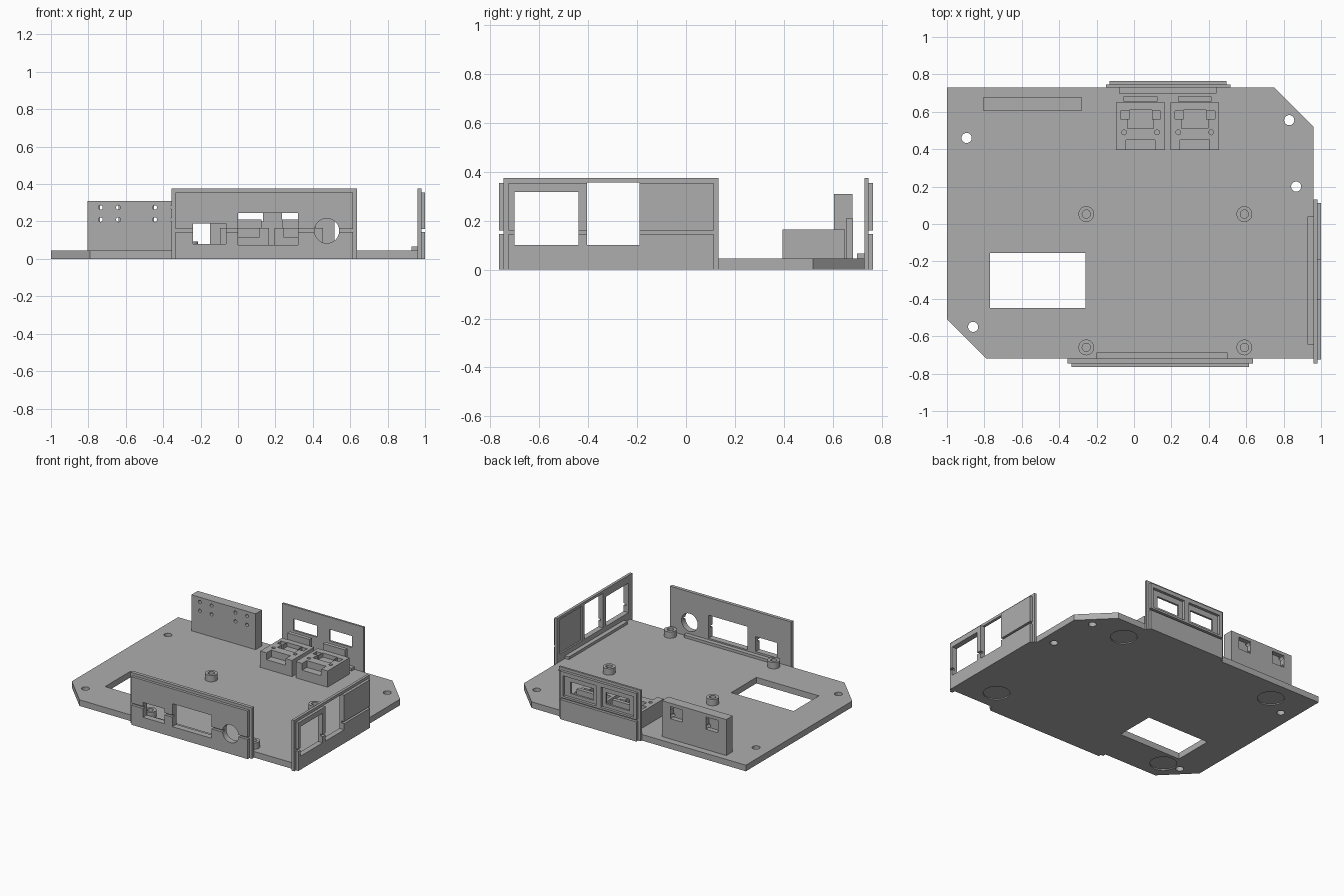
import bpy, bmesh, math
from mathutils import Matrix

if "Cube" in bpy.data.objects:
    bpy.data.objects.remove(bpy.data.objects["Cube"])

grey = bpy.data.materials.new("plain_grey")
grey.diffuse_color = (0.42, 0.42, 0.42, 1)
grey.use_nodes = True
grey.node_tree.nodes["Principled BSDF"].inputs["Base Color"].default_value = grey.diffuse_color


def finish(name, bm):
    bmesh.ops.recalc_face_normals(bm, faces=bm.faces)
    me = bpy.data.meshes.new(name)
    bm.to_mesh(me)
    bm.free()
    ob = bpy.data.objects.new(name, me)
    bpy.context.collection.objects.link(ob)
    me.materials.append(grey)
    return ob


def box(name, x0, x1, y0, y1, z0, z1):
    bm = bmesh.new()
    bmesh.ops.create_cube(bm, size=1)
    bm.transform(Matrix.Translation(((x0 + x1) / 2, (y0 + y1) / 2, (z0 + z1) / 2))
                 @ Matrix.Diagonal((x1 - x0, y1 - y0, z1 - z0, 1)))
    return finish(name, bm)


def rod(name, x, y, z, r, length, axis='Z', sides=32):
    """Cylinder centred on a point."""
    bm = bmesh.new()
    bmesh.ops.create_cone(bm, cap_ends=True, segments=sides, radius1=r, radius2=r, depth=length)
    if axis == 'Y':
        bm.transform(Matrix.Rotation(math.pi / 2, 4, 'X'))
    bm.transform(Matrix.Translation((x, y, z)))
    return finish(name, bm)


def cut(ob, cutters):
    """Subtract the cutters, then remove them."""
    for c in cutters:
        c.hide_render = True
        m = ob.modifiers.new("cut", 'BOOLEAN')
        m.operation, m.solver, m.object = 'DIFFERENCE', 'EXACT', c
    bpy.context.view_layer.update()
    me = bpy.data.meshes.new_from_object(ob.evaluated_get(bpy.context.evaluated_depsgraph_get()))
    ob.modifiers.clear()
    ob.data = me
    for c in cutters:
        bpy.data.objects.remove(c)


# Base plate with two clipped corners, a window, screw holes and foot recesses
TOP = 0.045
outline = [(-1, 0.73), (-1, -0.51), (-0.79, -0.72), (0.96, -0.72), (0.96, 0.52), (0.75, 0.73)]
bm = bmesh.new()
face = bm.faces.new([bm.verts.new((x, y, 0)) for x, y in outline])
ext = bmesh.ops.extrude_face_region(bm, geom=[face])
bmesh.ops.translate(bm, vec=(0, 0, TOP),
                    verts=[v for v in ext["geom"] if isinstance(v, bmesh.types.BMVert)])
plate = finish("base_plate", bm)
cutters = [box("cutter", -0.77, -0.26, -0.45, -0.155, -0.1, 0.1)]
for x, y in [(-0.895, 0.46), (-0.86, -0.55), (0.83, 0.555), (0.867, 0.2)]:
    cutters.append(rod("cutter", x, y, 0, 0.027, 0.3))
for x, y in [(-0.72, 0.565), (-0.73, -0.565), (0.56, 0.56), (0.73, -0.56)]:
    cutters.append(rod("cutter", x, y, 0, 0.09, 0.016))
cut(plate, cutters)

# Standoffs
for x in (-0.255, 0.59):
    for y in (0.053, -0.66):
        post = rod("standoff", x, y, 0.0675, 0.042, 0.049)
        cut(post, [rod("cutter", x, y, 0.09, 0.022, 0.07)])


# Edge panels: u runs along the panel, d points outward from the plate
def side_box(side, name, u0, u1, d0, d1, z0, z1):
    if side == "front":
        return box(name, u0, u1, -d1, -d0, z0, z1)
    if side == "back":
        return box(name, u0, u1, d0, d1, z0, z1)
    return box(name, d0, d1, u0, u1, z0, z1)


def panel(side, u0, u1, d, ledge, holes, cover_holes=(), round_hole=None, recess=None):
    d0, d1, d2 = d
    sheet = side_box(side, side + "_panel_sheet", u0, u1, d0, d1, 0, 0.375)
    lower = side_box(side, side + "_lower_cover", u0 + 0.02, u1 - 0.02, d1, d2, 0, 0.145)
    upper = side_box(side, side + "_upper_cover", u0 + 0.02, u1 - 0.02, d1, d2, 0.16, 0.355)
    for part in (sheet, lower, upper):
        spec = holes if part is sheet or not cover_holes else cover_holes
        cutters = [side_box(side, "cutter", a, b, d0 - 0.1, d2 + 0.1, z0, z1)
                   for a, b, z0, z1 in spec]
        if round_hole:
            u, z, r = round_hole
            cutters.append(rod("cutter", u, -d1, z, r, 0.3, 'Y', 48))
        if recess and part is sheet:
            a, b, z0, z1 = recess
            cutters.append(side_box(side, "cutter", a, b, d0 - 0.1, d0 + 0.012, z0, z1))
        cut(part, cutters)
    side_box(side, side + "_ledge", ledge[0], ledge[1], d0 - 0.032, d0, TOP, 0.065)


panel("front", -0.355, 0.635, (0.72, 0.745, 0.765), (-0.2, 0.5),
      [(-0.24, -0.065, 0.08, 0.19), (0, 0.32, 0.075, 0.245)], round_hole=(0.475, 0.15, 0.066))
panel("right", -0.745, 0.132, (0.96, 0.98, 1.0), (-0.645, 0.04),
      [(-0.7, -0.44, 0.1, 0.318), (-0.405, -0.19, 0.1, 0.3555)], recess=(-0.16, 0.1, 0.1, 0.355))
panel("back", -0.15, 0.515, (0.73, 0.745, 0.765), (-0.08, 0.44),
      [(-0.06, 0.133, 0.2, 0.285), (0.235, 0.42, 0.2, 0.285)],
      cover_holes=[(-0.105, 0.16, 0.175, 0.325), (0.2, 0.47, 0.175, 0.325)])

# Upright mounting block with screw holes and rear nut pockets
block = box("mounting_block", -0.805, -0.28, 0.605, 0.68, TOP, 0.31)
cutters = [rod("cutter", x, 0.62, z, 0.012, 0.1, 'Y', 16)
           for x in (-0.735, -0.64, -0.445, -0.35) for z in (0.21, 0.275)]
cutters += [box("cutter", x - 0.05, x + 0.05, 0.645, 0.75, 0.195, 0.285) for x in (-0.688, -0.398)]
cut(block, cutters)

# Two connector cradles with backstops
for x in (0.035, 0.325):
    cradle = box("connector_cradle", x - 0.13, x + 0.13, 0.395, 0.65, TOP, 0.165)
    cutters = [box("cutter", x - 0.078, x + 0.078, 0.3, 0.45, 0.115, 0.3),
               box("cutter", x - 0.07, x + 0.07, 0.51, 0.56, 0.135, 0.3),
               box("cutter", x - 0.06, x + 0.06, 0.555, 0.61, 0.135, 0.3)]
    for s in (-1, 1):
        cutters.append(rod("cutter", x + s * 0.088, 0.49, 0.16, 0.013, 0.1, 'Z', 16))
        cutters.append(box("cutter", x + s * 0.085 - 0.022, x + s * 0.085 + 0.022,
                           0.562, 0.605, 0.12, 0.3))
    cut(cradle, cutters)
    box("cradle_backstop", x - 0.09, x + 0.09, 0.655, 0.683, TOP, 0.21)

# Smooth the round walls while keeping edges sharp
bpy.ops.object.select_all(action='DESELECT')
for ob in bpy.context.scene.objects:
    ob.select_set(True)
bpy.context.view_layer.objects.active = plate
bpy.ops.object.shade_smooth_by_angle(angle=math.radians(30))
